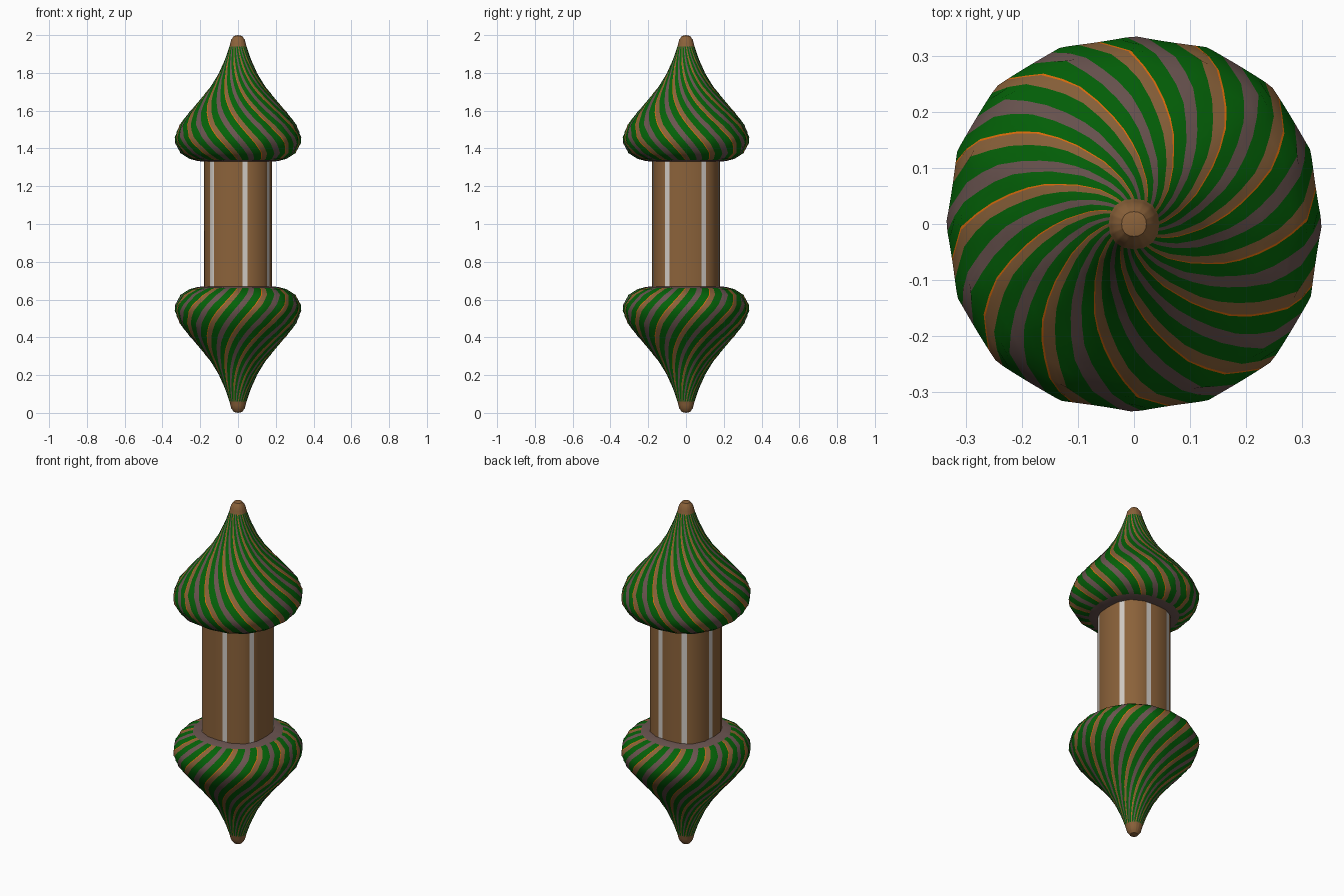
import bpy, bmesh, math
from math import pi, sin, cos, radians

if "Cube" in bpy.data.objects:
    bpy.data.objects.remove(bpy.data.objects["Cube"])


def material(name, srgb):
    lin = [((c / 255 + 0.055) / 1.055) ** 2.4 if c > 10 else c / 255 / 12.92 for c in srgb]
    m = bpy.data.materials.new(name)
    m.diffuse_color = (*lin, 1)
    m.use_nodes = True
    m.node_tree.nodes["Principled BSDF"].inputs["Base Color"].default_value = m.diffuse_color
    return m


GREEN = material("leaf green", (4, 98, 8))
BROWN = material("wood brown", (139, 98, 58))
MAUVE = material("dusky mauve", (106, 84, 80))
WHITE = material("pale stripe", (208, 202, 196))
ORANGE = material("bright orange", (225, 110, 10))

SIDES = 16          # facets of every turned part
TWIST = 2.6         # spiral, radians per unit height

# half profile of the upper bulb (radius, z), tip to neck
PROFILE = [(0.022, 1.995), (0.036, 1.975), (0.045, 1.94), (0.065, 1.88), (0.10, 1.80),
           (0.142, 1.73), (0.198, 1.66), (0.258, 1.59), (0.308, 1.525), (0.333, 1.46),
           (0.330, 1.425), (0.302, 1.375), (0.255, 1.345), (0.21, 1.333), (0.17, 1.33)]


def facet_radius(r, a, bulge):
    """Polygon radius with a corner at angle 0, slightly fuller on the diagonals."""
    step = 2 * pi / SIDES
    return r * (1 + bulge * (1 - cos(4 * a)) / 2) * cos(step / 2) / cos(a % step - step / 2)


def ring(bm, r, z, angles, bulge):
    r *= 1.01
    return [bm.verts.new((facet_radius(r, a, bulge) * cos(a),
                          facet_radius(r, a, bulge) * sin(a), z)) for a in angles]


def finish(bm, name, mats):
    bmesh.ops.recalc_face_normals(bm, faces=bm.faces)
    me = bpy.data.meshes.new(name)
    bm.to_mesh(me)
    bm.free()
    for m in mats:
        me.materials.append(m)
    ob = bpy.data.objects.new(name, me)
    bpy.context.collection.objects.link(ob)
    bpy.context.view_layer.objects.active = ob
    ob.select_set(True)
    bpy.ops.object.shade_smooth_by_angle(angle=radians(40))
    ob.select_set(False)


def bulb(name, upper):
    # bands per 30 degrees: brown edged in orange, green, mauve, green
    widths = [(0.03, 3, 1), (0.19, 1, 2), (0.28, 0, 3), (0.22, 2, 2), (0.28, 0, 3)]
    repeat = 2 * pi / 12
    base, colours, a = [], [], radians(134) - 0.11 * repeat
    for _ in range(12):
        for w, c, cuts in widths:
            for _ in range(cuts):
                base.append(a)
                colours.append(c)
                a += w * repeat / cuts
    bm = bmesh.new()
    rings = []
    for i, (r, z) in enumerate(PROFILE):
        pts = [(r, z)]
        if i + 1 < len(PROFILE):      # extra ring keeps the spiral smooth
            r2, z2 = PROFILE[i + 1]
            pts.append(((r + r2) / 2, (z + z2) / 2))
        for rr, zz in pts:
            angles = [b + TWIST * (1.46 - zz) for b in base]
            rings.append(ring(bm, rr, zz if upper else 2 - zz, angles, 0.035))
    n = len(base)
    for k, (r0, r1) in enumerate(zip(rings, rings[1:])):
        for j in range(n):
            f = bm.faces.new((r0[j], r0[(j + 1) % n], r1[(j + 1) % n], r1[j]))
            if k < 4:
                f.material_index = 1          # plain tip
            elif k >= len(rings) - 4:
                f.material_index = 2          # collar at the neck
            else:
                f.material_index = colours[j]
    # close the tip
    tip = bm.verts.new((0, 0, 2.0 if upper else 0.0))
    for j in range(n):
        bm.faces.new((rings[0][j], rings[0][(j + 1) % n], tip)).material_index = 1
    finish(bm, name, [GREEN, BROWN, MAUVE, ORANGE])


def shaft():
    # shaft with seven thin upright stripes
    r, half = 0.177, 0.075
    stripes = [radians(d - 90) % (2 * pi) for d in (-46, 12, 58, 120, 166, 212, 263)]
    angles = [2 * pi * k / SIDES for k in range(SIDES)]
    for s in stripes:
        angles += [(s - half) % (2 * pi), (s + half) % (2 * pi)]
    angles.sort()
    bm = bmesh.new()
    lo, hi = ring(bm, r, 0.66, angles, 0.09), ring(bm, r, 1.34, angles, 0.09)
    n = len(angles)
    for j in range(n):
        k = (j + 1) % n
        f = bm.faces.new((lo[j], lo[k], hi[k], hi[j]))
        mid = angles[j] + ((angles[k] - angles[j]) % (2 * pi)) / 2
        near = min(abs((mid - s + pi) % (2 * pi) - pi) for s in stripes)
        f.material_index = 1 if near < half else 0
    finish(bm, "shaft", [BROWN, WHITE])


shaft()
bulb("upper_bulb", True)
bulb("lower_bulb", False)
